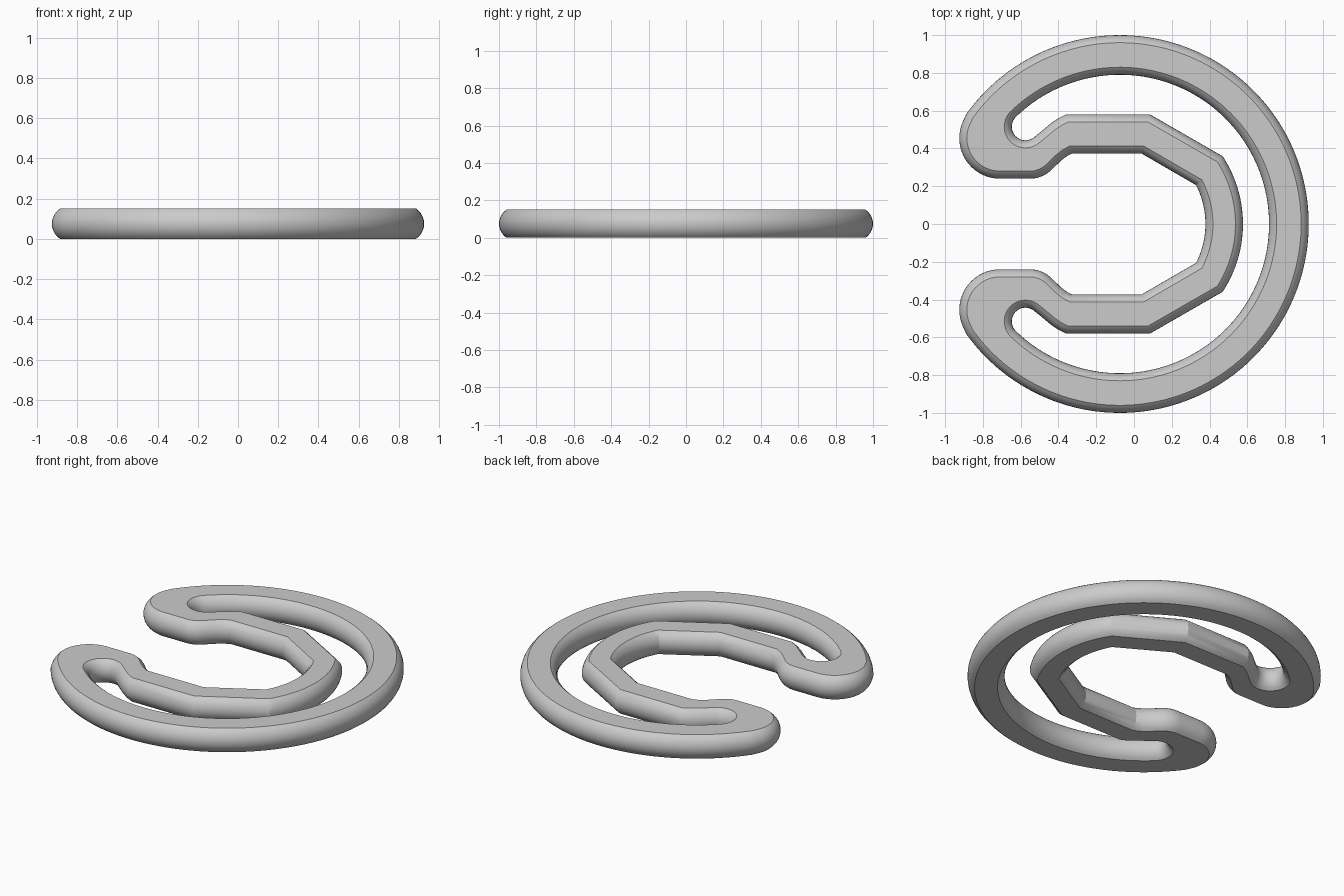
import bpy
import bmesh
from math import cos, sin, asin, radians
from mathutils import Vector

cube = bpy.data.objects.get("Cube")
if cube:
    bpy.data.objects.remove(cube)

HEIGHT = 0.15
BULGE = 0.04
SIDE_STEPS = 10
CENTRE = (-0.075, 0)


def arc(centre, radius, start, end, steps):
    """Points along an arc, angles in degrees."""
    angles = [radians(start + (end - start) * i / steps) for i in range(steps + 1)]
    return [Vector((centre[0] + radius * cos(a), centre[1] + radius * sin(a))) for a in angles]


def mirrored(half):
    """Close a half outline that starts and ends on y = 0."""
    return half + [Vector((p.x, -p.y)) for p in reversed(half[1:-1])]


def offset(points, distance):
    """Move a closed outline to its left, keeping the corners mitred."""
    result = []
    for i, p in enumerate(points):
        a = (p - points[i - 1]).normalized()
        b = (points[(i + 1) % len(points)] - p).normalized()
        na, nb = Vector((-a.y, a.x)), Vector((-b.y, b.x))
        result.append(p + (na + nb) * distance / (1 + na.dot(nb)))
    return result


# Outer boundary: ring, rounded tip, step, then the inside of the inner band
outer = arc(CENTRE, 1.0, 0, 144.4, 64)
outer += arc((-0.71, 0.455), 0.215, 144.4, 270, 20)[1:]
outer += arc((-0.55, 0.4), 0.16, 270, 316, 8)
outer += [Vector(p) for p in ((-0.39, 0.332), (-0.362, 0.355), (-0.33, 0.373), (0.04, 0.373))]
outer += arc(CENTRE, 0.453, 27, 0, 10)

# Slot boundary: inside of the ring, slot end, then the outside of the inner band
slot = arc(CENTRE, 0.79, 0, 134.2, 60)
slot += arc((-0.575, 0.515), 0.072, 134.2, 310, 18)[1:]
slot += [Vector(p) for p in ((-0.478, 0.501), (-0.44, 0.533), (-0.4, 0.56), (-0.36, 0.58), (0.085, 0.58))]
slot += arc(CENTRE, 0.652, 33.4, 0, 14)

# Bulging side profile, an arc from the bottom edge to the top edge
half_height = HEIGHT / 2
radius = (half_height ** 2 + BULGE ** 2) / (2 * BULGE)
sweep = asin(half_height / radius)
profile = []
for i in range(SIDE_STEPS + 1):
    angle = sweep * (2 * i / SIDE_STEPS - 1)
    profile.append((radius * (1 - cos(angle)), half_height + radius * sin(angle)))

# Side walls
bm = bmesh.new()
caps = {0: [], SIDE_STEPS: []}
for outline, side in ((mirrored(outer), 1), (mirrored(slot), -1)):
    rings = [[bm.verts.new((p.x, p.y, z)) for p in offset(outline, side * d)] for d, z in profile]
    count = len(outline)
    for low, high in zip(rings, rings[1:]):
        for i in range(count):
            j = (i + 1) % count
            bm.faces.new((low[i], low[j], high[j], high[i]))
    for level, edges in caps.items():
        ring = rings[level]
        edges += [bm.edges.get((ring[i - 1], ring[i])) for i in range(count)]

# Flat top and bottom
for level, edges in caps.items():
    bmesh.ops.triangle_fill(bm, edges=edges, use_beauty=True, normal=(0, 0, 1 if level else -1))
bmesh.ops.recalc_face_normals(bm, faces=bm.faces[:])

mesh = bpy.data.meshes.new("clip_band")
bm.to_mesh(mesh)
bm.free()
clip = bpy.data.objects.new("clip_band", mesh)
bpy.context.collection.objects.link(clip)

# Material
colour = (0.6, 0.6, 0.6, 1)
grey = bpy.data.materials.new("light_grey")
grey.use_nodes = True
grey.diffuse_color = colour
grey.node_tree.nodes["Principled BSDF"].inputs["Base Color"].default_value = colour
mesh.materials.append(grey)

bpy.ops.object.select_all(action="DESELECT")
clip.select_set(True)
bpy.context.view_layer.objects.active = clip
bpy.ops.object.shade_smooth_by_angle(angle=radians(25))
